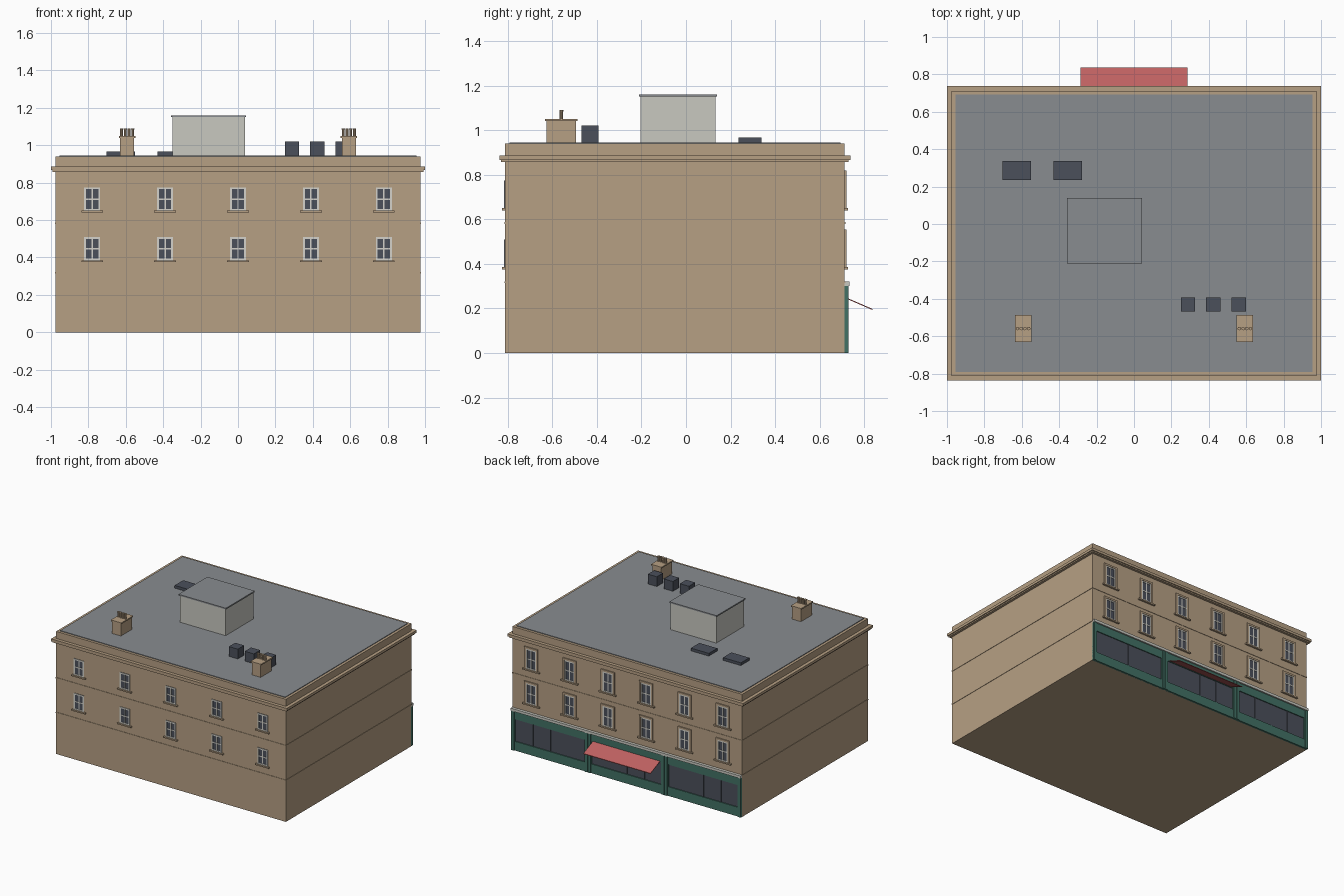
import bpy, bmesh, math

if "Cube" in bpy.data.objects:
    bpy.data.objects.remove(bpy.data.objects["Cube"])


def material(name, rgb):
    m = bpy.data.materials.new(name)
    m.diffuse_color = (*rgb, 1)
    m.use_nodes = True
    m.node_tree.nodes["Principled BSDF"].inputs["Base Color"].default_value = m.diffuse_color
    return m


STONE = material("tan stone", (0.47, 0.35, 0.23))
ROOF = material("roof grey", (0.25, 0.265, 0.28))
GLASS = material("dark slate", (0.07, 0.08, 0.105))
TRIM = material("pale trim", (0.66, 0.65, 0.60))
RENDER = material("pale render", (0.58, 0.58, 0.53))
GREEN = material("shop green", (0.055, 0.165, 0.13))
RED = material("awning red", (0.52, 0.12, 0.12))


def boxes(name, spans, mat):
    """One object made of boxes given as (x0, x1, y0, y1, z0, z1)."""
    bm = bmesh.new()
    for x0, x1, y0, y1, z0, z1 in spans:
        vs = bmesh.ops.create_cube(bm, size=1)["verts"]
        for v in vs:
            v.co = ((x0 + x1) / 2 + v.co.x * (x1 - x0),
                    (y0 + y1) / 2 + v.co.y * (y1 - y0),
                    (z0 + z1) / 2 + v.co.z * (z1 - z0))
    return finish(name, bm, mat)


def finish(name, bm, mat):
    bmesh.ops.recalc_face_normals(bm, faces=bm.faces[:])
    me = bpy.data.meshes.new(name)
    bm.to_mesh(me)
    bm.free()
    me.materials.append(mat)
    ob = bpy.data.objects.new(name, me)
    bpy.context.collection.objects.link(ob)
    return ob


X, YF, YB, TOP = 0.975, -0.812, 0.712, 0.94


def slab(grow, z0, z1):
    return (-X - grow, X + grow, YF - grow, YB + grow, z0, z1)


# Main block, string courses, cornice and roof
boxes("walls", [slab(0, 0, TOP)], STONE)
boxes("string_courses", [slab(0.003, 0.314, 0.322), slab(0.003, 0.58, 0.588)], STONE)
boxes("cornice", [slab(0.025, 0.867, 0.886), slab(0.018, 0.858, 0.867)], STONE)
boxes("roof", [slab(-0.02, TOP - 0.01, TOP + 0.005)], ROOF)


# Sash windows; side is -1 on the front wall and +1 on the back wall
def windows(label, wall, side, xs, sills, w, h, surround):
    stone, frame, glass = [], [], []

    def add(group, x0, x1, z0, z1, depth):
        ya, yb = sorted((wall - side * 0.004, wall + side * depth))
        group.append((x0, x1, ya, yb, z0, z1))

    for x in xs:
        for z in sills:
            l, r, t = x - w / 2, x + w / 2, z + h
            b = 0.01
            add(glass, l, r, z, t, 0.002)
            for a, c, d, e in ((l, l + b, z, t), (r - b, r, z, t),
                               (l + b, r - b, t - b, t), (l + b, r - b, z, z + b)):
                add(frame, a, c, d, e, 0.005)
            add(frame, x - 0.004, x + 0.004, z + b, t - b, 0.004)
            add(frame, l + b, r - b, z + h / 2 - 0.004, z + h / 2 + 0.004, 0.0045)
            s = surround
            add(stone, l - 0.015 - s, r + 0.015 + s, z - 0.01, z, 0.014)
            if s:
                add(stone, l - s, l, z, t + s, 0.008)
                add(stone, r, r + s, z, t + s, 0.008)
                add(stone, l, r, t, t + s, 0.008)
    boxes(label + "_window_glass", glass, GLASS)
    boxes(label + "_window_frames", frame, TRIM)
    boxes(label + "_window_stone", stone, STONE)


windows("front", YF, -1, [i * 0.39 for i in range(-2, 3)], (0.385, 0.65), 0.086, 0.125, 0)
windows("back", YB, 1, [(i - 2.5) * 0.325 for i in range(6)], (0.385, 0.65), 0.086, 0.155, 0.014)

# Shopfront: three glazed bays between pilasters
panel, pilasters, glass, bars = [], [], [], []
for c in (-0.65, 0, 0.65):
    l, r = c - 0.295, c + 0.295
    panel += [(c - 0.325, c + 0.325, YB - 0.005, YB + 0.011, 0, 0.07),
              (c - 0.325, c + 0.325, YB - 0.005, YB + 0.011, 0.24, 0.302),
              (c - 0.325, l, YB - 0.005, YB + 0.011, 0.07, 0.24),
              (r, c + 0.325, YB - 0.005, YB + 0.011, 0.07, 0.24)]
    glass.append((l, r, YB - 0.005, YB + 0.004, 0.07, 0.24))
    for i in (-1, 0, 1):
        m = c + i * 0.1475
        bars.append((m - 0.004, m + 0.004, YB, YB + 0.007, 0.07, 0.24))
    for e in (c - 0.312, c + 0.312):
        pilasters.append((e - 0.011, e + 0.011, YB, YB + 0.017, 0, 0.302))
boxes("shopfront_panels", panel, GREEN)
boxes("shopfront_pilasters", pilasters, GREEN)
boxes("shopfront_glass", glass, GLASS)
boxes("shopfront_glazing_bars", bars, GLASS)
boxes("shopfront_cornice", [(-X, X, YB - 0.005, YB + 0.022, 0.302, 0.322)], RENDER)

# Sloping awning over the middle bay
bm = bmesh.new()
profile = [(YB + 0.005, 0.25), (0.837, 0.198), (0.837, 0.193), (YB + 0.005, 0.245)]
side = bm.faces.new([bm.verts.new((-0.285, y, z)) for y, z in profile])
ext = bmesh.ops.extrude_face_region(bm, geom=[side])["geom"]
bmesh.ops.translate(bm, verts=[g for g in ext if isinstance(g, bmesh.types.BMVert)], vec=(0.57, 0, 0))
finish("awning", bm, RED)

# Stair housing, plant boxes and skylights
boxes("stair_housing", [(-0.35, 0.037, -0.203, 0.133, TOP, 1.15)], RENDER)
boxes("stair_housing_roof", [(-0.358, 0.044, -0.21, 0.14, 1.15, 1.16)], ROOF)
boxes("plant_boxes", [(x - 0.038, x + 0.038, -0.468, -0.392, TOP, 1.02)
                      for x in (0.288, 0.424, 0.56)], GLASS)
boxes("skylights", [(x - 0.076, x + 0.076, 0.235, 0.338, TOP, 0.966)
                    for x in (-0.626, -0.354)], GLASS)

# Chimneys, each with a row of pots
for s, label in ((-1, "left"), (1, "right")):
    c = s * 0.593
    boxes(label + "_chimney", [(c - 0.037, c + 0.037, -0.625, -0.493, TOP, 1.04),
                               (c - 0.044, c + 0.044, -0.632, -0.486, 1.04, 1.05)], STONE)
    bm = bmesh.new()
    for i in range(4):
        for r, z0, z1 in ((0.008, 1.05, 1.085), (0.0095, 1.083, 1.09)):
            vs = bmesh.ops.create_cone(bm, cap_ends=True, segments=10, radius1=r,
                                       radius2=r, depth=z1 - z0)["verts"]
            bmesh.ops.translate(bm, verts=vs, vec=(c + (i - 1.5) * 0.02, -0.559, (z0 + z1) / 2))
    finish(label + "_chimney_pots", bm, STONE)
